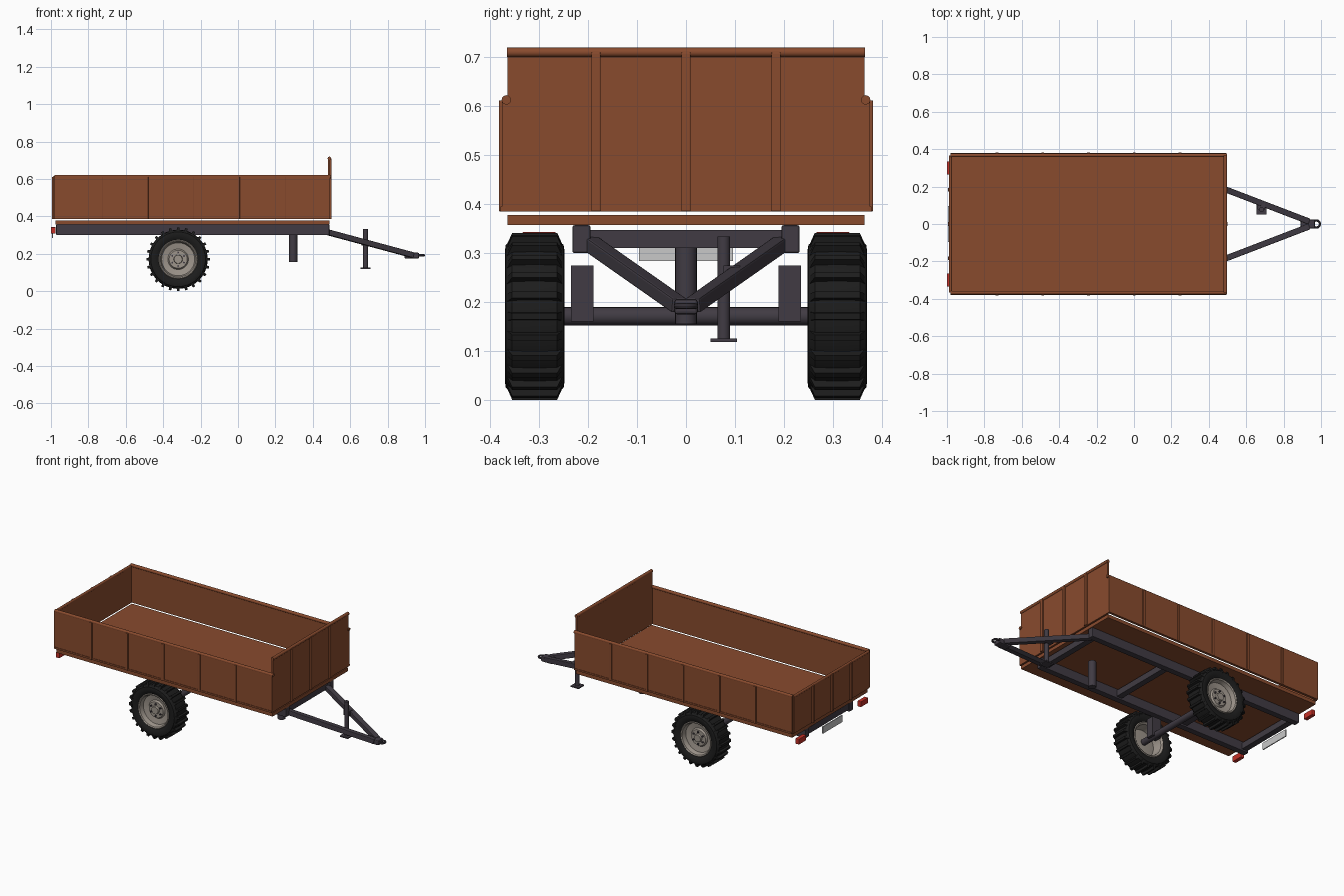
import bpy, bmesh, math
from mathutils import Vector, Matrix

if "Cube" in bpy.data.objects:
    bpy.data.objects.remove(bpy.data.objects["Cube"])


def mat(name, c):
    m = bpy.data.materials.new(name)
    m.diffuse_color = (*c, 1)
    m.use_nodes = True
    m.node_tree.nodes["Principled BSDF"].inputs["Base Color"].default_value = m.diffuse_color
    return m


RUST = mat("rust_brown", (0.25, 0.07, 0.027))
STEEL = mat("dark_steel", (0.052, 0.044, 0.057))
RUBBER = mat("black_rubber", (0.012, 0.012, 0.012))
RIM = mat("rim_grey", (0.34, 0.30, 0.26))
RED = mat("light_red", (0.55, 0.03, 0.02))
PLATE = mat("plate_grey", (0.58, 0.58, 0.58))


def finish(bm, name, m, smooth=False):
    bmesh.ops.recalc_face_normals(bm, faces=bm.faces)
    me = bpy.data.meshes.new(name)
    bm.to_mesh(me)
    bm.free()
    ob = bpy.data.objects.new(name, me)
    bpy.context.collection.objects.link(ob)
    me.materials.append(m)
    if smooth:
        bpy.ops.object.select_all(action='DESELECT')
        ob.select_set(True)
        bpy.context.view_layer.objects.active = ob
        bpy.ops.object.shade_smooth_by_angle(angle=math.radians(35))
    return ob


def box(name, m, x, y, z, bevel=0.0):
    """Box from (min, max) pairs."""
    bm = bmesh.new()
    c = [(a + b) / 2 for a, b in (x, y, z)]
    s = [abs(b - a) for a, b in (x, y, z)]
    bmesh.ops.create_cube(bm, size=1, matrix=Matrix.Translation(c) @ Matrix.Diagonal((*s, 1)))
    if bevel:
        bmesh.ops.bevel(bm, geom=bm.edges[:], offset=bevel, segments=2, affect='EDGES', profile=0.5)
    return finish(bm, name, m)


def beam(name, m, p, q, w, h):
    """Square tube between two points, width horizontal."""
    p, q = Vector(p), Vector(q)
    d = (q - p).normalized()
    side = d.cross(Vector((0, 0, 1))).normalized()
    up = side.cross(d)
    R = Matrix((side, up, d)).transposed().to_4x4()
    bm = bmesh.new()
    bmesh.ops.create_cube(bm, size=1, matrix=Matrix.Translation((p + q) / 2) @ R
                          @ Matrix.Diagonal((w, h, (q - p).length, 1)))
    bmesh.ops.bevel(bm, geom=bm.edges[:], offset=0.004, segments=2, affect='EDGES', profile=0.5)
    return finish(bm, name, m)


def rod(name, m, p, q, r, n=20):
    p, q = Vector(p), Vector(q)
    R = (q - p).to_track_quat('Z', 'Y').to_matrix().to_4x4()
    bm = bmesh.new()
    bmesh.ops.create_cone(bm, cap_ends=True, segments=n, radius1=r, radius2=r,
                          depth=(q - p).length, matrix=Matrix.Translation((p + q) / 2) @ R)
    return finish(bm, name, m, True)


def lathe(name, m, prof, centre, s, n=48):
    """Spin a closed (radius, depth) profile about the y axis."""
    bm = bmesh.new()
    rings = []
    for i in range(n):
        a = 2 * math.pi * i / n
        rings.append([bm.verts.new((centre[0] + r * math.cos(a), centre[1] + s * d,
                                    centre[2] + r * math.sin(a))) for r, d in prof])
    k = len(prof)
    for i in range(n):
        A, B = rings[i], rings[(i + 1) % n]
        for j in range(k):
            bm.faces.new((A[j], A[(j + 1) % k], B[(j + 1) % k], B[j]))
    bmesh.ops.remove_doubles(bm, verts=bm.verts, dist=1e-5)
    return finish(bm, name, m, True)


# ---- cargo bed
box("floor", RUST, (-0.975, 0.49), (-0.365, 0.365), (0.357, 0.378))
for s, n in ((-1, "front"), (1, "back")):
    box(n + "_side_wall", RUST, (-0.982, 0.492), (s * 0.364, s * 0.376), (0.385, 0.614))
    rod(n + "_side_rail", RUST, (-0.982, s * 0.367, 0.613), (0.498, s * 0.367, 0.613), 0.0095)
    box(n + "_side_bottom_trim", RUST, (-0.98, 0.492), (s * 0.37, s * 0.379), (0.385, 0.395))
    for i in range(5):
        x = -0.732 + 0.2445 * i
        box(n + "_side_rib", RUST, (x - 0.008, x + 0.008), (s * 0.37, s * 0.382), (0.385, 0.612), 0.002)
box("headboard", RUST, (0.482, 0.492), (-0.365, 0.365), (0.385, 0.71))
rod("headboard_rail", RUST, (0.489, -0.366, 0.71), (0.489, 0.366, 0.71), 0.0095)
box("tailboard", RUST, (-0.986, -0.975), (-0.365, 0.365), (0.385, 0.608))
rod("tailboard_rail", RUST, (-0.981, -0.366, 0.609), (-0.981, 0.366, 0.609), 0.008)
for y in (-0.184, 0, 0.184):
    box("headboard_rib", RUST, (0.488, 0.501), (y - 0.0095, y + 0.0095), (0.385, 0.71), 0.002)
    box("tailboard_rib", RUST, (-0.995, -0.98), (y - 0.0095, y + 0.0095), (0.385, 0.612), 0.002)

# ---- chassis frame
for s in (-1, 1):
    box("frame_rail", STEEL, (-0.972, 0.488), (s * 0.195, s * 0.232), (0.30, 0.357), 0.004)
for x in (0.455, -0.06, -0.52, -0.945):
    box("cross_member", STEEL, (x - 0.018, x + 0.018), (-0.2, 0.2), (0.31, 0.347))
rod("prop_leg", STEEL, (0.295, 0, 0.155), (0.295, 0, 0.312), 0.022, 24)

# ---- drawbar, coupling and jack
for s in (-1, 1):
    beam("drawbar", STEEL, (0.455, s * 0.198, 0.322), (0.935, s * 0.014, 0.193), 0.032, 0.03)
box("coupling", STEEL, (0.89, 0.968), (-0.024, 0.024), (0.175, 0.206), 0.006)
lathe_ring = [(0.019 + 0.006 * math.cos(t * math.pi / 4), 0.006 * math.sin(t * math.pi / 4)) for t in range(8)]
eye = lathe("hitch_eye", STEEL, lathe_ring, (0, 0, 0), 1, 28)
eye.rotation_euler = (math.pi / 2, 0, 0)
eye.location = (0.975, 0, 0.192)
rod("jack_post", STEEL, (0.682, 0.077, 0.123), (0.682, 0.077, 0.334), 0.013)
box("jack_foot", STEEL, (0.655, 0.709), (0.05, 0.104), (0.119, 0.126))
box("jack_bracket", STEEL, (0.66, 0.70), (0.077, 0.11), (0.245, 0.275))

# ---- axle and wheels
CX, CZ = -0.32, 0.171
rod("axle", STEEL, (CX, -0.3, CZ), (CX, 0.3, CZ), 0.0185, 24)
tyre = [(.1, -.048), (.115, -.057), (.133, -.061), (.146, -.059), (.156, -.046), (.158, 0), (.156, .046),
        (.146, .059), (.133, .061), (.115, .057), (.1, .048)]
rim = [(.106, .05), (.101, .054), (.095, .05), (.088, .024), (.055, .018), (.048, .028), (.024, .028),
       (.022, .04), (0, .04), (0, .006), (.05, .004), (.083, .008), (.09, -.046), (.1, -.054), (.106, -.05)]
for s, n in ((-1, "front"), (1, "back")):
    box(n + "_axle_bracket", STEEL, (CX - 0.03, CX + 0.03), (s * 0.189, s * 0.235), (0.16, 0.275))
    c = Vector((CX, s * 0.309, CZ))
    lathe(n + "_tyre", RUBBER, tyre, c, s)
    lathe(n + "_rim", RIM, rim, c, s)
    # tread lugs: tapered bars wrapping the shoulders
    bm = bmesh.new()
    for i in range(24):
        g = bmesh.ops.create_cube(bm, size=1)["verts"]
        for v in g:
            top = v.co.z > 0
            v.co = Vector((v.co.x * (0.013 if top else 0.019), v.co.y * (0.092 if top else 0.121),
                           0.1705 if top else 0.138))
        bmesh.ops.transform(bm, verts=g, matrix=Matrix.Translation(c)
                            @ Matrix.Rotation(2 * math.pi * i / 24, 4, 'Y'))
    finish(bm, n + "_tread_lugs", RUBBER)
    # wheel nuts
    for i in range(6):
        a = math.pi * (i + 0.5) / 3
        p = c + Vector((0.036 * math.cos(a), s * 0.026, 0.036 * math.sin(a)))
        rod(n + "_wheel_nut", STEEL, p, p + Vector((0, s * 0.009, 0)), 0.0055, 6)

# ---- tail lights and plate
for s in (-1, 1):
    box("tail_light", RED, (-1.0, -0.976), (s * 0.265, s * 0.335), (0.309, 0.343), 0.003)
box("rear_plate", PLATE, (-0.995, -0.989), (-0.096, 0.096), (0.284, 0.326))
